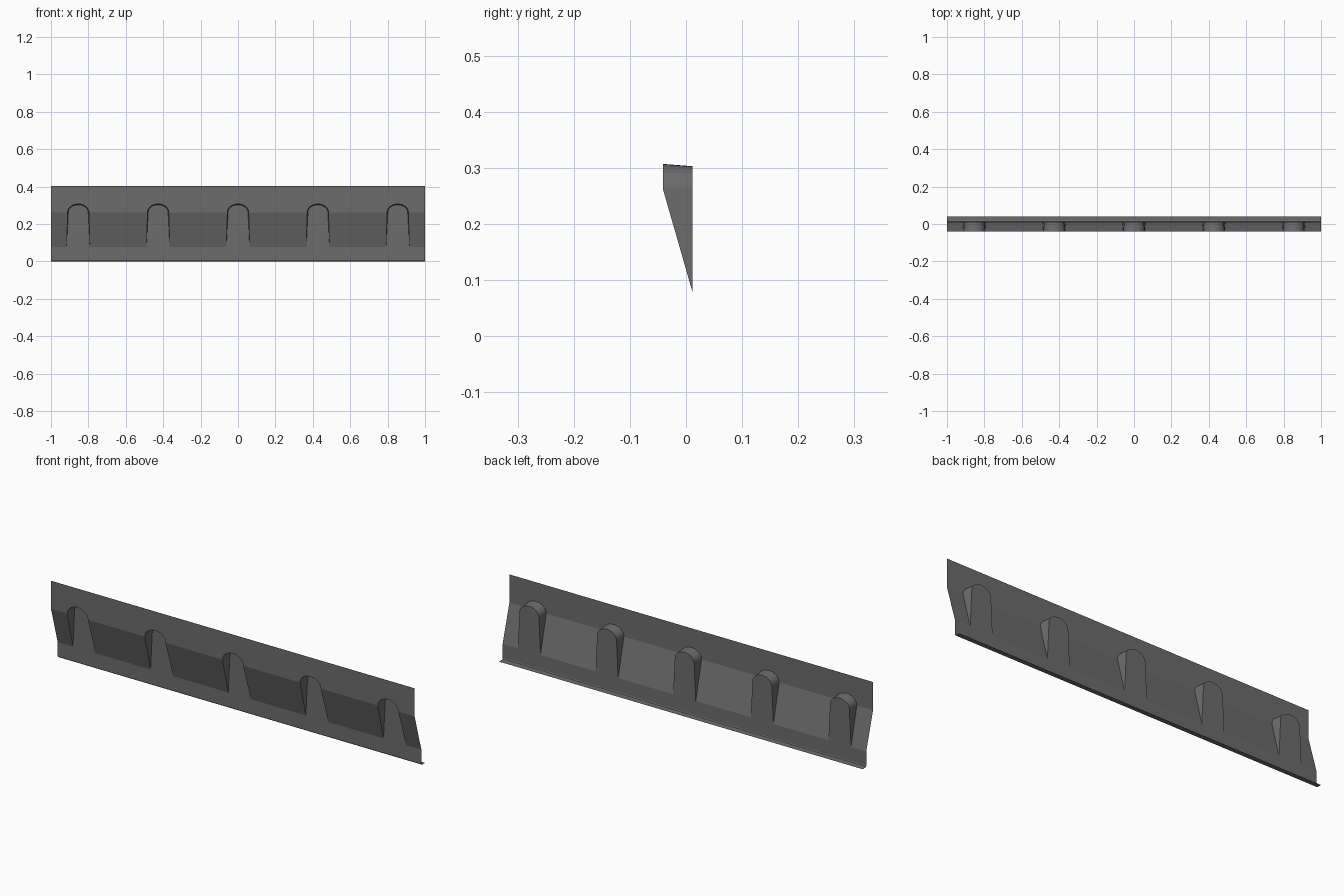
import bpy, bmesh, math

if "Cube" in bpy.data.objects:
    bpy.data.objects.remove(bpy.data.objects["Cube"])

Y_TOP, Y_LOW, Y_LIP = -0.041, 0.012, 0.041   # depth of upper panel, lower panel, lip
Z_LOW, Z_FOLD, Z_TOP = 0.077, 0.262, 0.402   # fold heights
PITCH, COUNT, SEG = 0.427, 5, 16

steel = bpy.data.materials.new("dark grey steel")
steel.diffuse_color = (0.15, 0.15, 0.15, 1)
steel.use_nodes = True
steel.node_tree.nodes["Principled BSDF"].inputs["Base Color"].default_value = steel.diffuse_color

bm = bmesh.new()


def face(points, smooth=False):
    f = bm.faces.new([bm.verts.new(p) for p in points])
    f.smooth = smooth


def arch(cx, half, peak, y):
    """Round head of a pocket, left to right, at depth y."""
    pts = []
    for i in range(SEG + 1):
        a = math.pi * (1 - i / SEG)
        pts.append((cx + half * math.cos(a), y,
                    Z_FOLD + (peak - Z_FOLD) * math.sin(a)))
    return pts


centres = [(i - (COUNT - 1) / 2) * PITCH for i in range(COUNT)]
bounds = [-1.0] + [(a + b) / 2 for a, b in zip(centres, centres[1:])] + [1.0]

for i, cx in enumerate(centres):
    x0, x1 = bounds[i], bounds[i + 1]
    front = arch(cx, 0.057, 0.307, Y_TOP)
    back = arch(cx, 0.053, 0.303, Y_LOW)
    foot_l, foot_r = (cx - 0.062, Y_LOW, Z_LOW), (cx + 0.062, Y_LOW, Z_LOW)

    # upper panel, cut around the pocket head (two halves)
    m = SEG // 2
    face([(x0, Y_TOP, Z_FOLD)] + front[:m + 1] + [(cx, Y_TOP, Z_TOP), (x0, Y_TOP, Z_TOP)])
    face(front[m:] + [(x1, Y_TOP, Z_FOLD), (x1, Y_TOP, Z_TOP), (cx, Y_TOP, Z_TOP)])

    # sloped band either side of the pocket
    face([(x0, Y_LOW, Z_LOW), foot_l, front[0], (x0, Y_TOP, Z_FOLD)])
    face([foot_r, (x1, Y_LOW, Z_LOW), (x1, Y_TOP, Z_FOLD), front[-1]])

    # pocket: back face, side walls and curved head
    face([foot_l, foot_r] + back[::-1])
    face([foot_l, back[0], front[0]])
    face([foot_r, front[-1], back[-1]])
    for k in range(SEG):
        face([front[k], back[k], back[k + 1], front[k + 1]], True)

    # lower panel, small bend and bottom lip
    low = [(Y_LOW, Z_LOW), (Y_LOW, 0.007), (0.014, 0.002), (0.019, 0.0), (Y_LIP, 0.0)]
    for (ya, za), (yb, zb) in zip(low, low[1:]):
        xs = [x0, cx - 0.062, cx + 0.062, x1] if za == Z_LOW else [x0, x1]
        face([(x0, yb, zb), (x1, yb, zb)] + [(x, ya, za) for x in reversed(xs)])

bmesh.ops.remove_doubles(bm, verts=bm.verts, dist=1e-5)
bmesh.ops.recalc_face_normals(bm, faces=bm.faces)
bm.faces.ensure_lookup_table()
# the open sheet should face the front
if sum(f.normal.y * f.calc_area() for f in bm.faces) > 0:
    bmesh.ops.reverse_faces(bm, faces=bm.faces)

mesh = bpy.data.meshes.new("pressed_panel")
bm.to_mesh(mesh)
bm.free()
mesh.materials.append(steel)
panel = bpy.data.objects.new("pressed_panel", mesh)
bpy.context.collection.objects.link(panel)
